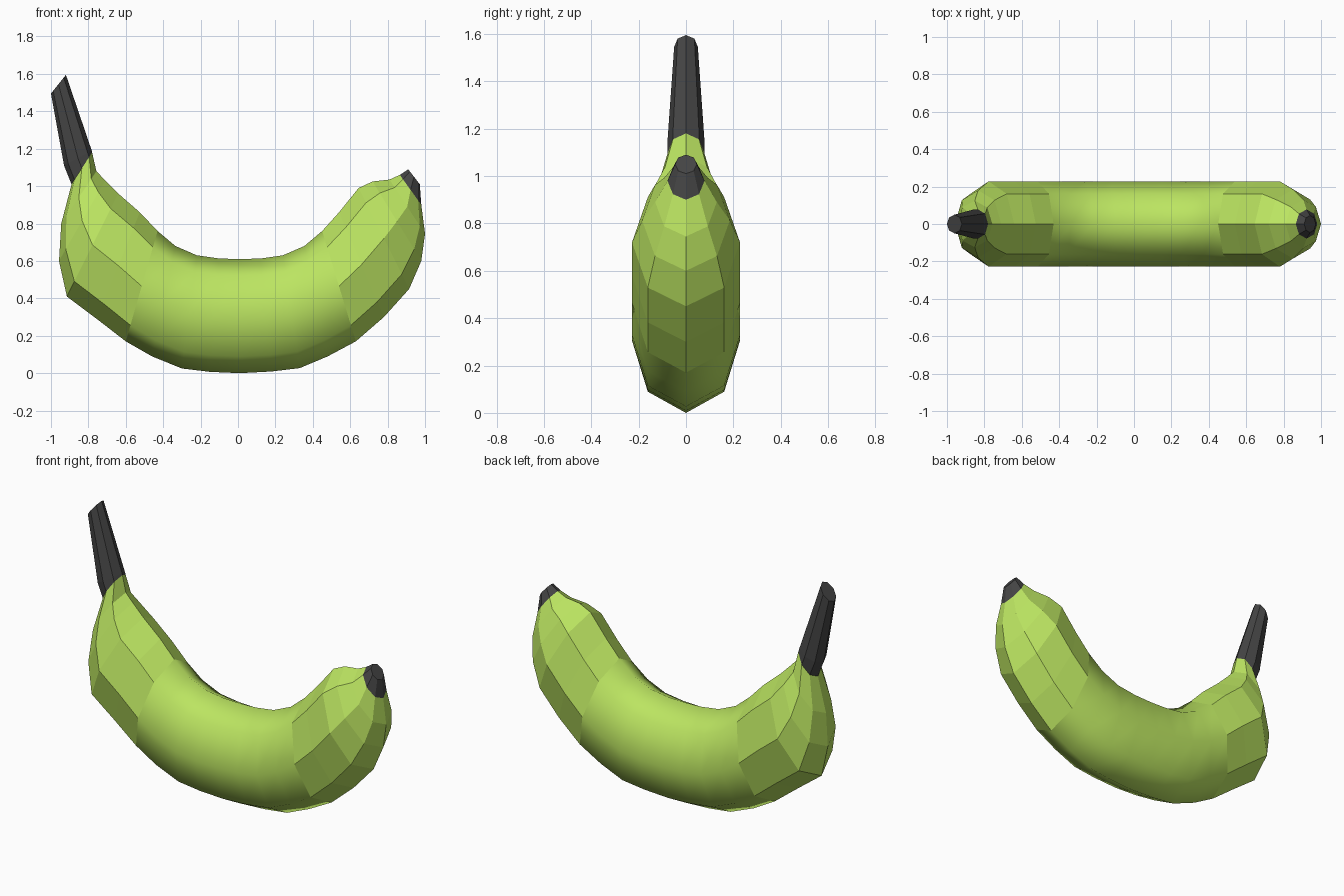
import bpy, bmesh, math

if "Cube" in bpy.data.objects:
    bpy.data.objects.remove(bpy.data.objects["Cube"])

SIDES = 8


def material(name, color):
    m = bpy.data.materials.new(name)
    m.diffuse_color = color
    m.use_nodes = True
    m.node_tree.nodes["Principled BSDF"].inputs["Base Color"].default_value = m.diffuse_color
    return m


def loft(name, stations, mat, smooth_range=None, cap_start=False, cap_end=False):
    """Bridge octagonal rings; station = inner x, z, outer x, z, half width in y."""
    bm = bmesh.new()
    rings = []
    for ix, iz, ox, oz, w in stations:
        ring = []
        for k in range(SIDES):
            a = 2 * math.pi * k / SIDES
            t = (1 + math.cos(a)) / 2
            ring.append(bm.verts.new((ox + (ix - ox) * t, w * math.sin(a),
                                      oz + (iz - oz) * t)))
        rings.append(ring)
    for i, (r, s) in enumerate(zip(rings, rings[1:])):
        for k in range(SIDES):
            n = (k + 1) % SIDES
            f = bm.faces.new((r[k], r[n], s[n], s[k]))
            f.smooth = bool(smooth_range) and smooth_range[0] <= i < smooth_range[1]
    if cap_start:
        bm.faces.new(rings[0])
    if cap_end:
        bm.faces.new(rings[-1])
    bmesh.ops.recalc_face_normals(bm, faces=bm.faces)
    # An open tube may come out inverted: compare a side face with the ring centre
    bm.normal_update()
    f = next(f for f in bm.faces if len(f.verts) == 4)
    if f.normal.y * f.calc_center_median().y < 0:
        bmesh.ops.reverse_faces(bm, faces=bm.faces)
    me = bpy.data.meshes.new(name)
    bm.to_mesh(me)
    bm.free()
    me.materials.append(mat)
    ob = bpy.data.objects.new(name, me)
    bpy.context.collection.objects.link(ob)
    return ob


green = material("green_peel", (0.50, 0.78, 0.12, 1))
dark = material("dark_stem", (0.06, 0.06, 0.06, 1))
W = 0.228

stem_base = (-0.78, 1.18, -0.89, 1.01, 0.078)
tip_base = (0.865, 1.06, 0.98, 0.90, 0.078)

# Curved peel, from the stem end to the blossom end
loft("peel", [
    stem_base,
    (-0.757, 1.08, -0.945, 0.80, 0.125),
    (-0.71, 1.03, -0.957, 0.60, 0.18),
    (-0.64, 0.96, -0.915, 0.41, W),
    (-0.525, 0.86, -0.755, 0.29, W),
    (-0.43, 0.76, -0.60, 0.17, W),
    (-0.335, 0.68, -0.46, 0.09, W),
    (-0.22, 0.63, -0.30, 0.025, W),
    (-0.10, 0.613, -0.15, 0.007, W),
    (0.01, 0.61, 0.01, 0.0, W),
    (0.12, 0.613, 0.18, 0.009, W),
    (0.24, 0.63, 0.33, 0.027, W),
    (0.355, 0.68, 0.48, 0.09, W),
    (0.45, 0.76, 0.63, 0.17, W),
    (0.54, 0.86, 0.78, 0.30, W),
    (0.645, 0.99, 0.915, 0.45, W),
    (0.72, 1.025, 0.98, 0.60, 0.185),
    (0.81, 1.035, 1.0, 0.745, 0.13),
    tip_base,
], green, smooth_range=(5, 13))

# Dark stem
loft("stem", [
    stem_base,
    (-0.782, 1.19, -0.93, 1.11, 0.078),
    (-0.92, 1.595, -1.0, 1.495, 0.05),
], dark, cap_end=True)

# Dark blossom tip
loft("blossom_tip", [
    tip_base,
    (0.91, 1.09, 0.972, 1.01, 0.046),
], dark, cap_end=True)
